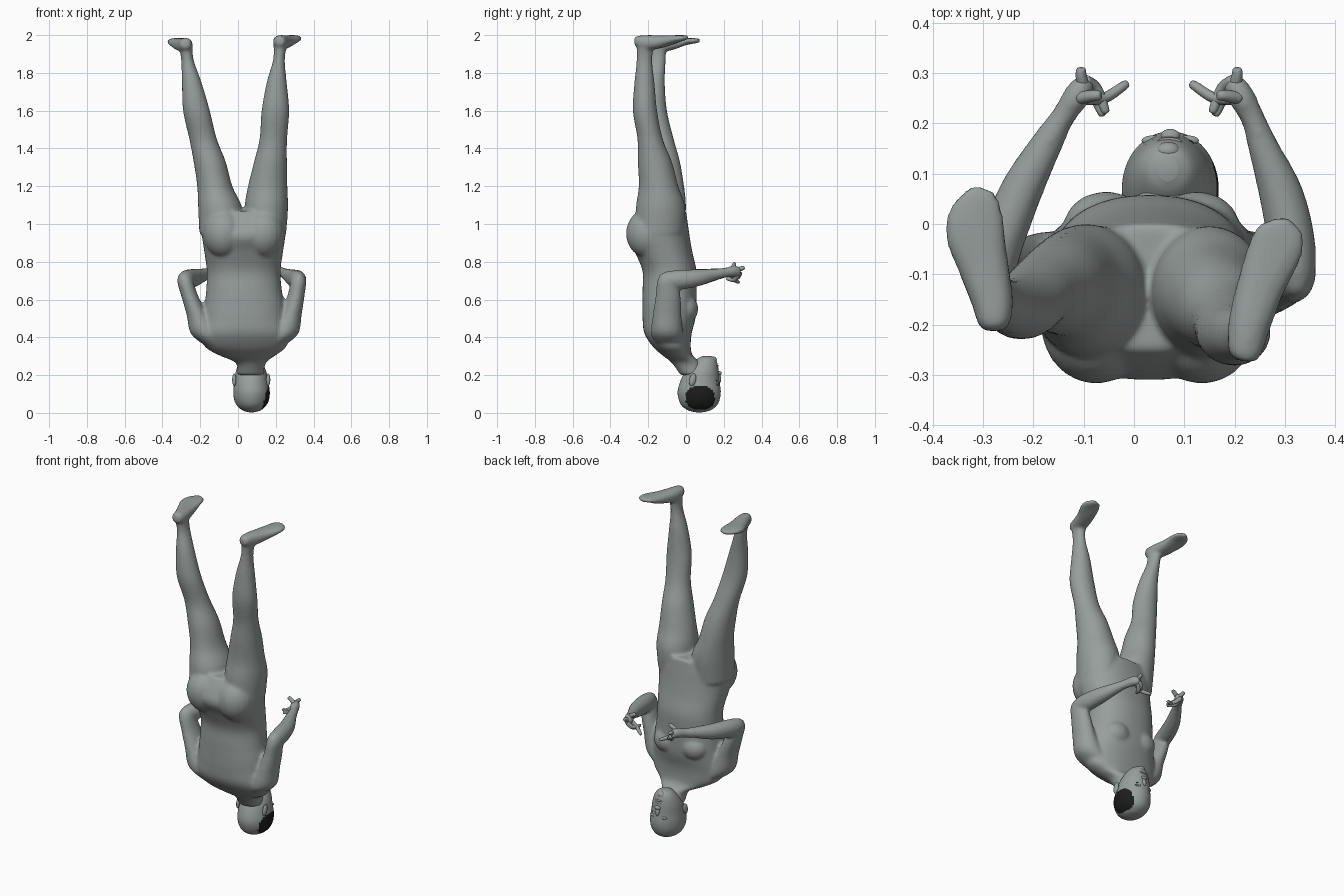
import bpy, bmesh, math
from mathutils import Vector, Matrix


def material(name, rgb):
    m = bpy.data.materials.new(name)
    m.diffuse_color = (*rgb, 1)
    return m


SKIN = material("grey skin", (0.31, 0.345, 0.335))
DARK = material("dark patch", (0.012, 0.012, 0.012))


def resample(pts, sub):
    """Smooth curve through rows of (x, y, z, half width, half depth)."""
    out = []
    for i in range(len(pts) - 1):
        a, b, c, d = (pts[max(0, min(len(pts) - 1, i + k))] for k in (-1, 0, 1, 2))
        for s in range(sub):
            t = s / sub
            out.append([0.5 * (2 * q + (r - p) * t + (2 * p - 5 * q + 4 * r - w) * t * t
                               + (3 * q - p - 3 * r + w) * t ** 3)
                        for p, q, r, w in zip(a, b, c, d)])
    return out + [list(pts[-1])]


def tube(bm, pts, ref, seg=32, sub=5, power=1.0):
    """Closed loft of oval rings; ref is the direction of the half depth."""
    rows = resample(pts, sub)
    rings = []
    for i, (x, y, z, rw, rd) in enumerate(rows):
        p0, p1 = rows[max(0, i - 1)], rows[min(len(rows) - 1, i + 1)]
        t = (Vector(p1[:3]) - Vector(p0[:3])).normalized()
        if ref == 'Y':
            t = Vector((0, 0, 1))        # upright limbs use level rings
        side = (Vector((0, 1, 0)) if ref == 'Y' else Vector((0, 0, 1))).cross(t).normalized()
        depth = t.cross(side)
        ring = []
        for k in range(seg):
            c, s = math.cos(k * math.tau / seg), math.sin(k * math.tau / seg)
            c, s = (math.copysign(abs(v) ** power, v) for v in (c, s))
            ring.append(bm.verts.new(Vector((x, y, z)) + side * rw * c + depth * rd * s))
        rings.append(ring)
    for a, b in zip(rings, rings[1:]):
        for k in range(seg):
            bm.faces.new((a[k], a[(k + 1) % seg], b[(k + 1) % seg], b[k]))
    bm.faces.new(rings[0][::-1])
    bm.faces.new(rings[-1])


def ball(bm, loc, size, tilt=0):
    m = Matrix.Translation(loc) @ Matrix.Rotation(tilt, 4, 'X') @ Matrix.Diagonal((*size, 1))
    bmesh.ops.create_uvsphere(bm, u_segments=20, v_segments=14, radius=1, matrix=m)


def finish(bm, name, mats=(SKIN,), voxel=0, smooth=0):
    bmesh.ops.recalc_face_normals(bm, faces=bm.faces)
    me = bpy.data.meshes.new(name)
    bm.to_mesh(me)
    bm.free()
    ob = bpy.data.objects.new(name, me)
    bpy.context.collection.objects.link(ob)
    for m in mats:
        me.materials.append(m)
    me.shade_smooth()
    if voxel:
        r = ob.modifiers.new("blend", 'REMESH')
        r.mode, r.voxel_size, r.use_smooth_shade = 'VOXEL', voxel, True
        s = ob.modifiers.new("soften", 'SMOOTH')
        s.factor, s.iterations = 0.5, smooth
    return ob


# torso, from neck up to crotch
body = bmesh.new()
tube(body, [(.066, .04, .20, .07, .07), (.068, .0, .265, .08, .075), (.05, -.045, .305, .15, .08),
            (.04, -.075, .35, .215, .1), (.035, -.095, .42, .235, .125), (.035, -.09, .5, .22, .14),
            (.035, -.088, .57, .212, .143), (.032, -.087, .65, .2, .143), (.03, -.087, .75, .195, .143),
            (.03, -.118, .85, .208, .152), (.03, -.145, .93, .22, .165), (.03, -.14, 1.0, .225, .15),
            (.03, -.125, 1.07, .2, .125)], 'Y', 48, power=.9)
# chest and buttocks
for s in (-1, 1):
    ball(body, (.035 + s * .09, -.005, .55), (.085, .07, .075))
    ball(body, (.03 + s * .105, -.2, .95), (.11, .118, .13))

# left leg and foot
tube(body, [(-.085, -.14, .95, .12, .13), (-.095, -.13, 1.09, .116, .13), (-.123, -.12, 1.2, .093, .11),
            (-.15, -.125, 1.33, .085, .093), (-.185, -.135, 1.45, .073, .07), (-.22, -.165, 1.6, .071, .064),
            (-.245, -.165, 1.75, .052, .053), (-.268, -.15, 1.87, .033, .043),
            (-.278, -.155, 1.955, .037, .048)], 'Y')
tube(body, [(-.277, -.212, 1.955, .02, .02), (-.278, -.195, 1.953, .033, .032), (-.282, -.15, 1.947, .042, .038),
            (-.3, -.08, 1.952, .051, .032), (-.316, -.01, 1.965, .06, .02), (-.306, .045, 1.97, .045, .014),
            (-.3, .072, 1.971, .022, .01)], 'Z', power=.85)
# right leg and foot
tube(body, [(.145, -.14, .95, .11, .13), (.15, -.135, 1.09, .115, .13), (.157, -.145, 1.2, .104, .105),
            (.172, -.165, 1.33, .087, .09), (.187, -.19, 1.45, .073, .067), (.198, -.217, 1.6, .073, .064),
            (.205, -.22, 1.75, .053, .053), (.217, -.22, 1.87, .031, .041),
            (.225, -.215, 1.96, .037, .048)], 'Y')
tube(body, [(.217, -.272, 1.968, .02, .02), (.22, -.255, 1.967, .033, .03), (.229, -.2, 1.961, .042, .039),
            (.253, -.12, 1.967, .048, .032), (.282, -.045, 1.98, .055, .02),
            (.283, -.01, 1.986, .045, .014), (.28, .01, 1.988, .025, .01)], 'Z', power=.85)

# upper arms
tube(body, [(.19, -.085, .36, .06, .07), (.24, -.1, .42, .08, .085), (.28, -.1, .52, .057, .075),
            (.307, -.095, .62, .045, .066), (.32, -.1, .7, .041, .052), (.318, -.1, .735, .025, .03)], 'Y')
tube(body, [(-.12, -.085, .36, .06, .07), (-.17, -.1, .42, .08, .085), (-.215, -.1, .52, .057, .075),
            (-.256, -.095, .62, .045, .066), (-.28, -.1, .7, .042, .052), (-.278, -.1, .735, .025, .03)], 'Y')
# forearms and palms
tube(body, [(.325, -.14, .7, .022, .03), (.32, -.1, .703, .04, .046), (.312, -.03, .705, .047, .052),
            (.292, .06, .715, .044, .045), (.258, .15, .733, .031, .031), (.236, .21, .743, .024, .026),
            (.212, .255, .75, .027, .03), (.195, .285, .745, .02, .026)], 'Z')
tube(body, [(-.288, -.14, .7, .022, .03), (-.28, -.1, .703, .042, .046), (-.262, -.03, .708, .045, .052),
            (-.222, .07, .718, .042, .045), (-.17, .165, .735, .031, .031), (-.14, .215, .743, .024, .026),
            (-.113, .255, .75, .027, .03), (-.095, .285, .745, .02, .026)], 'Z')
finish(body, "body", voxel=.009, smooth=6)

# fingers: (start, knuckle, tip)
fingers = [((.2, .27, .755), (.205, .295, .765), (.205, .31, .77)),
           ((.21, .25, .765), (.18, .255, .785), (.165, .255, .79)),
           ((.2, .285, .74), (.175, .27, .715), (.155, .22, .715)),
           ((.2, .275, .73), (.18, .255, .705), (.16, .215, .71)),
           ((.2, .25, .74), (.16, .25, .71), (.112, .28, .69))]
bm = bmesh.new()
for s, shift in ((1, 0), (-1, .1)):
    for f in fingers:
        a, b, c = [Vector((s * x + shift, y, z)) for x, y, z in f]
        # bent inner fingers point towards the body on both hands
        tube(bm, [(*a, .013, .013), (*b, .011, .012), (*(b.lerp(c, .85)), .009, .009), (*c, .004, .004)],
             'Z', 12, 4)
finish(bm, "fingers")

# head, crown at the bottom, with a dark patch on one side
bm = bmesh.new()
tube(bm, [(.072, .07, .003, .012, .015), (.072, .07, .012, .045, .055), (.072, .07, .035, .074, .09),
          (.072, .07, .07, .092, .108), (.072, .07, .115, .096, .114), (.07, .074, .17, .089, .103),
          (.069, .085, .22, .08, .088), (.068, .1, .262, .063, .066), (.068, .108, .288, .044, .046),
          (.068, .11, .3, .02, .025)], 'Y', 64, 8)
for f in bm.faces:
    c = f.calc_center_median()
    if c.x > .1 and abs((c.y - .075) / .077) ** 2.6 + abs((c.z - .08) / .062) ** 2.6 < 1:
        f.material_index = 1
finish(bm, "head", (SKIN, DARK))

# nose, brows, lips and ears
bm = bmesh.new()
ball(bm, (.072, .172, .19), (.013, .012, .032), .25)
ball(bm, (.072, .175, .21), (.019, .014, .011))
for z in (.237, .249):
    ball(bm, (.07, .162, z), (.026, .01, .007))
ball(bm, (.068, .145, .28), (.024, .018, .018))
for s in (-1, 1):
    ball(bm, (.072 + s * .033, .166, .152), (.024, .01, .008))
    ball(bm, (.07 + s * .09, .035, .175), (.011, .018, .034), -.25)
finish(bm, "face_features_and_ears")

# eyes
bm = bmesh.new()
for s in (-1, 1):
    ball(bm, (.072 + s * .034, .160, .17), (.013, .007, .005))
finish(bm, "eyes", (DARK,))
